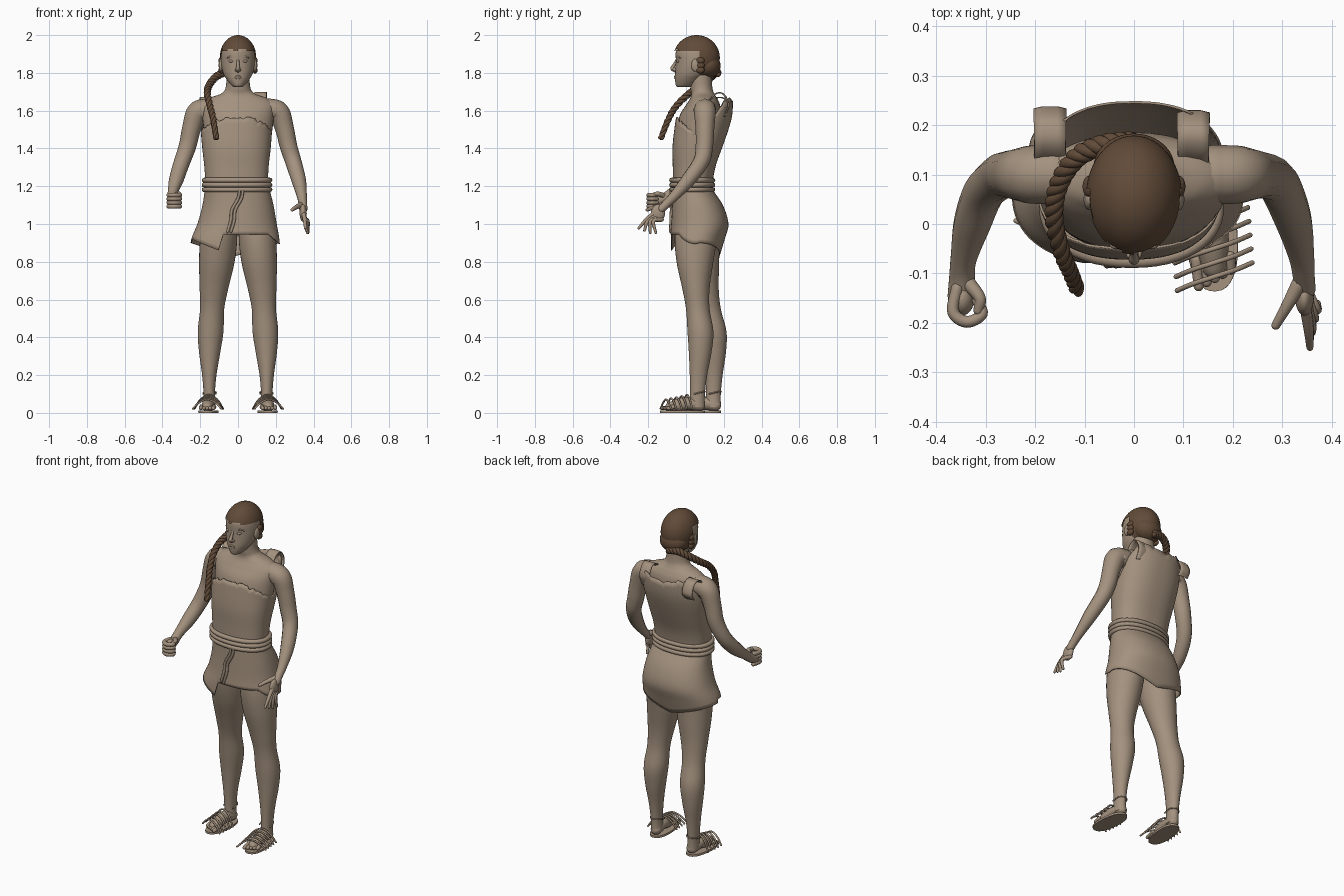
import bpy, math, random
from mathutils import Vector, Matrix

random.seed(4)
if "Cube" in bpy.data.objects:
    bpy.data.objects.remove(bpy.data.objects["Cube"])


def material(name, color):
    mat = bpy.data.materials.new(name)
    mat.use_nodes = True
    mat.diffuse_color = (*color, 1)
    mat.node_tree.nodes["Principled BSDF"].inputs["Base Color"].default_value = (*color, 1)
    return mat


taupe = material("taupe skin and cloth", (.37, .285, .21))
brown = material("dark brown hair", (.12, .07, .04))


def smooth_path(points, steps=6):
    """Catmull-Rom samples through vectors of any size."""
    pts = [Vector(p) for p in points]
    pts = [pts[0] * 2 - pts[1]] + pts + [pts[-1] * 2 - pts[-2]]
    out = []
    for a, b, c, d in zip(pts, pts[1:], pts[2:], pts[3:]):
        for i in range(steps):
            t = i / steps
            out.append((b * 2 + (c - a) * t + (a * 2 - b * 5 + c * 4 - d) * t * t
                        + (b * 3 - a - c * 3 + d) * t ** 3) / 2)
    return out + [pts[-2]]


def add_mesh(name, verts, faces, mat, thickness=0):
    mesh = bpy.data.meshes.new(name)
    mesh.from_pydata([tuple(v) for v in verts], [], faces)
    mesh.materials.append(mat)
    for poly in mesh.polygons:
        poly.use_smooth = len(poly.vertices) < 5
    obj = bpy.data.objects.new(name, mesh)
    bpy.context.collection.objects.link(obj)
    if thickness:
        obj.modifiers.new("cloth thickness", 'SOLIDIFY').thickness = thickness
    return obj


def grid(name, rows, mat, closed=True, caps=True, thickness=0):
    n = len(rows[0])
    faces = [(r * n + i, r * n + (i + 1) % n, (r + 1) * n + (i + 1) % n, (r + 1) * n + i)
             for r in range(len(rows) - 1) for i in range(n if closed else n - 1)]
    if caps:
        faces += [tuple(reversed(range(n))), tuple(range((len(rows) - 1) * n, len(rows) * n))]
    return add_mesh(name, [p for row in rows for p in row], faces, mat, thickness)


def ring_point(ring, angle, power=1):
    """A ring is height, centre x, half width, front y, back y."""
    z, cx, rx, front, back = ring
    c, s = math.cos(angle), math.sin(angle)
    return (cx + rx * math.copysign(abs(c) ** power, c),
            (front + back) / 2 + (back - front) / 2 * math.copysign(abs(s) ** power, s), z)


def loft(name, rings, mat, power=1, sides=36):
    rows = [[ring_point(r, math.tau * i / sides, power) for i in range(sides)]
            for r in smooth_path(rings)]
    return grid(name, rows, mat)


def ring_at(rings, z):
    for a, b in zip(rings, rings[1:]):
        if z <= b[0] or b is rings[-1]:
            return a + (b - a) * ((z - a[0]) / (b[0] - a[0]))


def garment(name, rings, low, high, power, sides=96, rows=14):
    """Open cloth tube whose lower and upper edges depend on the angle."""
    dense = smooth_path(rings)
    columns = []
    for i in range(sides):
        a = math.tau * i / sides
        lo, hi = low(math.cos(a), math.sin(a)), high(math.cos(a), math.sin(a))
        columns.append([ring_point(ring_at(dense, lo + (hi - lo) * r / rows), a, power)
                        for r in range(rows + 1)])
    return grid(name, list(zip(*columns)), taupe, caps=False, thickness=.005)


def tube(name, points, mat, steps=6, closed=False):
    """Round limb through points of x, y, z, radius, with rounded ends."""
    pts = smooth_path(points, steps)
    if not closed:
        caps = []
        for end, inner in ((pts[0], pts[1]), (pts[-1], pts[-2])):
            out = (end.xyz - inner.xyz).normalized()
            caps.append([Vector((*(end.xyz + out * end.w * math.sin(a)), end.w * math.cos(a)))
                         for a in (.4, .8, 1.2, 1.5)])
        pts = caps[0][::-1] + pts + caps[1]
    curve = bpy.data.curves.new(name, 'CURVE')
    curve.dimensions = '3D'
    curve.bevel_depth = 1
    curve.bevel_resolution = 4
    curve.use_fill_caps = not closed
    spline = curve.splines.new('POLY')
    spline.points.add(len(pts) - 1)
    spline.use_cyclic_u = closed
    for target, p in zip(spline.points, pts):
        target.co = (p.x, p.y, p.z, 1)
        target.radius = p.w
    spline.use_smooth = True
    curve.materials.append(mat)
    obj = bpy.data.objects.new(name, curve)
    bpy.context.collection.objects.link(obj)
    return obj


def ball(name, centre, size, mat):
    bpy.ops.mesh.primitive_uv_sphere_add(segments=48, ring_count=32, location=centre)
    obj = bpy.context.object
    obj.name, obj.scale = name, size
    obj.data.materials.append(mat)
    bpy.ops.object.shade_smooth()
    return obj


# Body and head
loft("torso", [(.97, 0, .15, -.04, .17), (1.2, -.005, .152, -.055, .12), (1.35, -.005, .163, -.055, .135),
               (1.47, 0, .178, -.052, .165), (1.57, 0, .19, -.035, .185), (1.63, 0, .195, 0, .18),
               (1.665, 0, .155, .022, .165), (1.69, 0, .09, .028, .15), (1.72, 0, .066, .024, .14),
               (1.79, 0, .06, .02, .135)], taupe)
loft("head", [(1.725, 0, .022, -.045, .03), (1.735, 0, .036, -.054, .05), (1.765, 0, .06, -.058, .085),
              (1.80, 0, .079, -.057, .12), (1.86, 0, .09, -.054, .15), (1.92, 0, .085, -.052, .15),
              (1.96, 0, .06, -.02, .12), (1.985, 0, .03, .02, .08)], taupe)
tube("nose", [(0, -.047, 1.872, .007), (0, -.061, 1.845, .008), (0, -.072, 1.824, .011),
              (0, -.056, 1.814, .012)], taupe)
for z in (1.782, 1.772):
    tube("lip", [(-.022, -.05, 1.777, .003), (0, -.057, z, .006), (.022, -.05, 1.777, .003)], taupe)
for s in (-1, 1):
    ball("eye", (s * .036, -.04, 1.862), (.014, .011, .008), taupe)
    tube("brow", [(s * .018, -.047, 1.881, .004), (s * .04, -.04, 1.885, .005),
                  (s * .06, -.028, 1.878, .003)], taupe)
    tube("nostril", [(s * .01, -.056, 1.815, .007), (s * .008, -.064, 1.818, .007)], taupe)
    ball("ear", (s * .09, .05, 1.84), (.012, .022, .034), taupe)
    for z in (1.815, 1.84, 1.865):
        ball("ear_coil", (s * .09, .076, z), (.014, .022, .018), brown)

# Cropped hair with an uneven fringe, and a rope braid over one shoulder
whole = ball("whole_hair", (0, .056, 1.88), (.097, .123, .12), brown)
points = [Matrix.Diagonal(whole.scale) @ v.co + whole.location for v in whole.data.vertices]
kept, used = [], {}
for poly in whole.data.polygons:
    corners = [points[i] for i in poly.vertices]
    y, z = (sum(p[axis] for p in corners) / len(corners) for axis in (1, 2))
    if z > 1.913 + .008 * (poly.index % 2) or (y > .065 and z > 1.77):
        kept.append([used.setdefault(i, len(used)) for i in poly.vertices])
bpy.data.objects.remove(whole)
add_mesh("hair_cap", [points[i] for i in used], kept, brown)
ball("nape_hair", (0, .114, 1.838), (.082, .069, .066), brown)
braid = smooth_path([(0, .165, 1.80), (-.06, .16, 1.805), (-.115, .135, 1.78), (-.152, .08, 1.735),
                     (-.162, .015, 1.69), (-.147, -.055, 1.62), (-.13, -.095, 1.55),
                     (-.115, -.132, 1.455)], 16)
for k in range(3):
    strand = []
    for i, p in enumerate(braid):
        along = (braid[min(i + 1, len(braid) - 1)] - braid[max(i - 1, 0)]).normalized()
        side = along.cross(Vector((1, -1, .3))).normalized()
        a = i * .42 + k * math.tau / 3
        size = 1 - .3 * i / len(braid)
        strand.append((*(p + (side * math.cos(a) + along.cross(side) * math.sin(a)) * .01 * size),
                       .0135 * size))
    tube("braid_strand", strand, brown, 1)

# Arms
for s, name, lower in (
        (-1, "right_arm", [(.303, .065, 1.31, .042), (.328, 0, 1.23, .038), (.345, -.07, 1.17, .027),
                           (.348, -.11, 1.14, .027), (.35, -.145, 1.125, .028)]),
        (1, "left_arm", [(.293, .08, 1.33, .043), (.322, .01, 1.23, .038), (.338, -.06, 1.15, .027),
                         (.343, -.1, 1.11, .023), (.346, -.13, 1.08, .022)])):
    tube(name, [(s * x, y, z, r) for x, y, z, r in
                [(.16, .1, 1.605, .06), (.215, .1, 1.59, .058), (.245, .1, 1.51, .05),
                 (.268, .097, 1.41, .046)] + lower], taupe)

# Closed right hand and open left hand
ball("right_palm", (-.348, -.15, 1.125), (.025, .035, .036), taupe)
ball("left_palm", (.345, -.148, 1.058), (.019, .037, .046), taupe)
for i in range(4):
    z = 1.153 - i * .02
    tube("right_finger", [(-.358, -.13, z, .012), (-.366, -.178, z, .012), (-.338, -.198, z, .012),
                          (-.307, -.182, z, .011), (-.318, -.155, z, .01)], taupe)
    x, y, z = .35 + .005 * i, -.25 + .03 * i, .978 - .012 * min(i, 2)
    tube("left_finger", [(.347, -.168 + .013 * i, 1.06 - .012 * i, .012),
                         (x + .004, (y - .165) / 2 - .01, 1.015, .01), (x + .006, y, z, .007)], taupe)
tube("right_thumb", [(-.335, -.12, 1.15, .015), (-.312, -.15, 1.16, .012), (-.315, -.175, 1.155, .01)], taupe)
tube("left_thumb", [(.335, -.12, 1.1, .016), (.31, -.165, 1.09, .012), (.287, -.205, 1.075, .009)], taupe)

# Legs, feet and sandals
for s, setback in ((-1, .085), (1, 0)):
    loft("right_leg" if s < 0 else "left_leg",
         [(z, s * x, r, f + setback * (1 - z * z), b + setback * (1 - z * z)) for z, x, r, f, b in
          [(.03, .15, .032, .02, .1), (.1, .152, .03, .022, .1), (.2, .152, .038, .02, .112),
           (.32, .15, .056, .015, .135), (.43, .145, .068, .008, .145), (.55, .137, .064, 0, .125),
           (.66, .127, .076, -.02, .125), (.8, .112, .094, -.05, .145), (.93, .102, .098, -.06, .165),
           (1.05, .095, .085, -.045, .165)]], taupe)
    place = Matrix.Translation((s * .15, .06 + setback, 0)) @ Matrix.Rotation(s * .08, 4, 'Z')
    parts = [loft("sandal_sole", [(0, 0, .052, -.197, .04), (.006, 0, .053, -.197, .04),
                                  (.012, 0, .052, -.197, .04)], taupe, .85),
             tube("foot", [(0, .01, .04, .031), (0, -.05, .05, .034), (0, -.1, .041, .034),
                           (0, -.145, .03, .026)], taupe)]
    for i in range(5):
        x = s * (i - 2) * .017
        parts.append(tube("toe", [(x, -.13, .032, .012), (x, -.184 + i * .007, .024, .01)], taupe))
    for i in range(5):
        y, skew = -.055 - .028 * i, s * .022
        height = .095 - .006 * i
        parts.append(tube("sandal_strap", [(-.078, y - skew, .022, .005), (-.045, y - skew / 2, height * .75, .005),
                                           (0, y, height, .005), (.045, y + skew / 2, height * .75, .005),
                                           (.078, y + skew, .022, .005)], taupe))
    parts.append(tube("ankle_strap", [(-.034, -.02, .1, .004), (-.03, .02, .11, .004), (0, .041, .112, .004),
                                      (.03, .02, .11, .004), (.034, -.02, .1, .004)], taupe))
    for part in parts:
        part.matrix_world = place


# Torn wrap garment
def hem(c, s):
    if s > 0:
        return .83 + .07 * abs(c)
    if c < -.28:
        return .857 + .063 * (-c - .28) / .72
    return .945 - .05 * max(0, (c - .75) / .25)


def neckline(c, s):
    edge = 1.565 - .07 * c * c if s < 0 else 1.49 + .15 * min(1, s * 1.5) + .025 * min(1, 2 * abs(c)) * s
    return edge + random.uniform(-.008, .008)


garment("skirt", [(.82, -.018, .245, -.085, .175), (.92, -.014, .233, -.085, .205), (1.0, -.005, .21, -.078, .225),
                  (1.1, 0, .188, -.073, .195), (1.19, -.005, .17, -.07, .135)], hem, lambda c, s: 1.19, .9)
garment("bodice", [(1.18, -.007, .163, -.07, .135), (1.3, -.008, .17, -.07, .155), (1.4, -.008, .181, -.072, .19),
                   (1.5, -.008, .189, -.062, .225), (1.58, -.004, .192, -.05, .245), (1.7, 0, .185, -.03, .25)],
        lambda c, s: 1.18, neckline, .85)
for x, drop, y in ((-.17, .025, 0), (.12, 0, -.008)):
    path = smooth_path([(x, .215 + y, 1.57), (x, .236 + y, 1.63 - drop), (x, .215 + y, 1.68 - drop),
                        (x, .18, 1.692 - drop), (x, .15, 1.675 - drop), (x, .125, 1.635 - drop)])
    grid("shoulder_strap", [[p + Vector((w, -abs(w) / 4, 0)) for w in (-.032, -.015, .015, .032)] for p in path],
         taupe, closed=False, caps=False, thickness=.006)

# Rope belt and its hanging end
for i in range(3):
    loop = [(*ring_point((1.182 + .025 * i, -.005, .174, -.076, .142), math.tau * k / 48, .92), .013)
            for k in range(48)]
    tube("belt_rope", loop, taupe, 1, closed=True)
for dx in (0, .018):
    tube("belt_end", [(.008 + dx, -.081, 1.18, .007), (0 + dx, -.08, 1.135, .008), (-.032 + dx, -.078, 1.075, .008),
                      (-.038 + dx, -.08, 1.02, .008), (-.055 + dx, -.083, .96, .007)], taupe)
